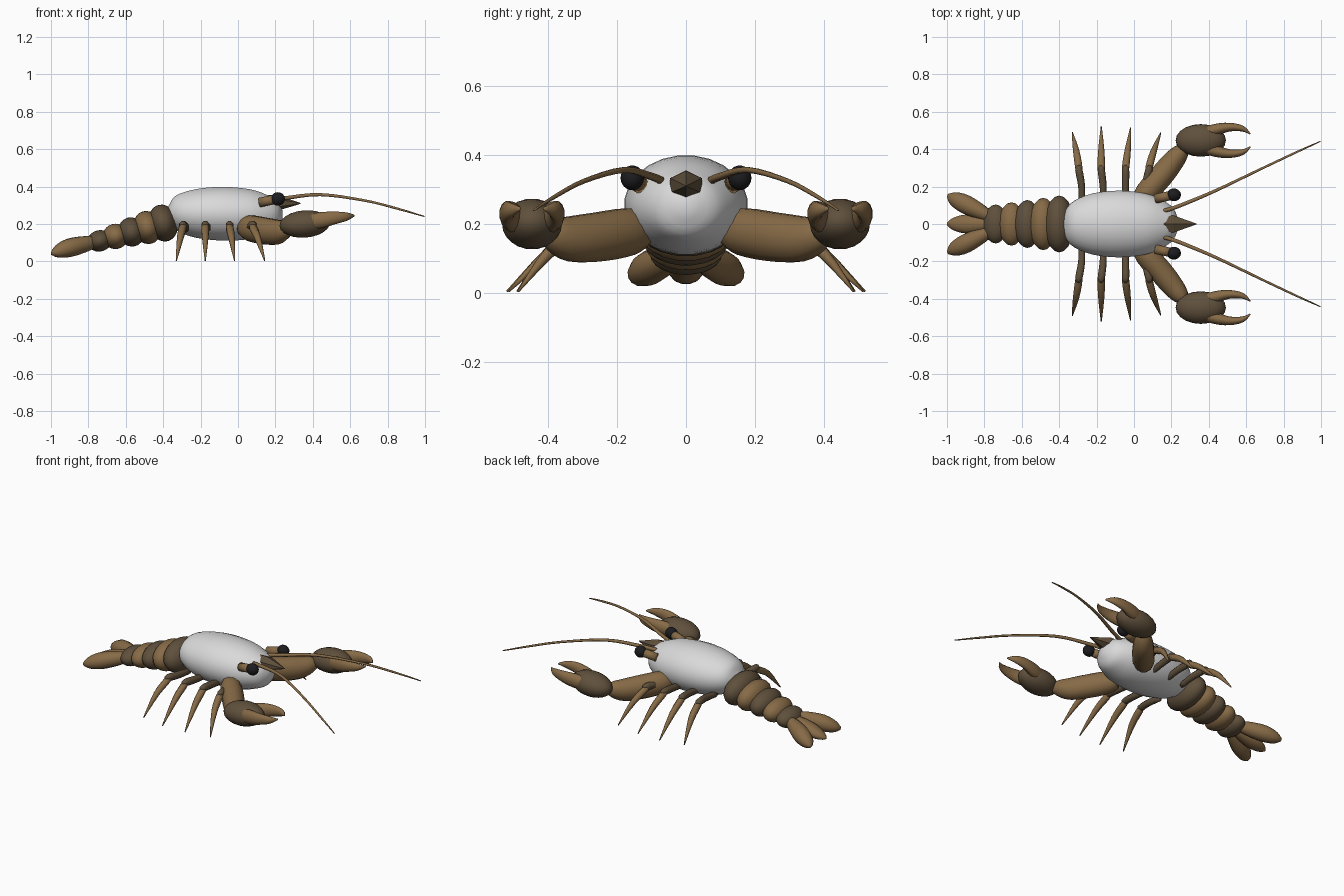
import bpy, bmesh, math
from mathutils import Vector, Matrix

cube = bpy.data.objects.get("Cube")
if cube:
    bpy.data.objects.remove(cube, do_unlink=True)


def material(name, rgb):
    m = bpy.data.materials.new(name)
    m.use_nodes = True
    m.diffuse_color = (*rgb, 1)
    bsdf = m.node_tree.nodes["Principled BSDF"]
    bsdf.inputs["Base Color"].default_value = (*rgb, 1)
    bsdf.inputs["Roughness"].default_value = 0.7
    return m


GREY = material("pale grey shell", (0.7, 0.7, 0.7))
BROWN = material("warm brown", (0.24, 0.145, 0.062))
DARK = material("dark brown", (0.115, 0.08, 0.045))
BLACK = material("eye black", (0.012, 0.012, 0.014))


def finish(bm, name, mat, smooth=True):
    bmesh.ops.recalc_face_normals(bm, faces=bm.faces)
    for f in bm.faces:
        f.smooth = smooth
    me = bpy.data.meshes.new(name)
    bm.to_mesh(me)
    bm.free()
    me.materials.append(mat)
    ob = bpy.data.objects.new(name, me)
    bpy.context.collection.objects.link(ob)
    return ob


def ellipsoid(name, centre, radii, mat, pitch=0.0):
    """Sphere stretched along its axes and tipped about y."""
    bm = bmesh.new()
    bmesh.ops.create_uvsphere(bm, u_segments=20, v_segments=12, radius=1)
    bm.transform(Matrix.Translation(centre) @ Matrix.Rotation(pitch, 4, 'Y')
                 @ Matrix.Diagonal((*radii, 1)))
    return finish(bm, name, mat)


def spline(rows, steps):
    """Smooth curve through stations of any width."""
    out = []
    for i in range(len(rows) - 1):
        p = [rows[max(0, min(len(rows) - 1, i + k))] for k in (-1, 0, 1, 2)]
        for j in range(steps):
            t = j / steps
            out.append([b + 0.5 * t * (c - a + t * (2*a - 5*b + 4*c - d + t * (3*(b - c) + d - a)))
                        for a, b, c, d in zip(*p)])
    return out + [rows[-1]]


def loft(name, rows, mat, sides=12, steps=3, smooth=True):
    """Elliptical sections along a path; each row is x, y, z, half width, half height."""
    rows = spline(rows, steps)
    pts = [Vector(r[:3]) for r in rows]
    bm = bmesh.new()
    rings = []
    for i, r in enumerate(rows):
        along = (pts[min(i + 1, len(pts) - 1)] - pts[max(i - 1, 0)]).normalized()
        side = along.cross(Vector((0, 0, 1))).normalized()
        up = side.cross(along)
        w, h = max(r[3], 0.001), max(r[4], 0.001)
        angles = [math.tau * (k + 0.5) / sides for k in range(sides)]
        rings.append([bm.verts.new(pts[i] + side * w * math.cos(a) + up * h * math.sin(a))
                      for a in angles])
    for a, b in zip(rings, rings[1:]):
        for k in range(sides):
            n = (k + 1) % sides
            bm.faces.new((a[k], a[n], b[n], b[k]))
    bm.faces.new(rings[0])
    bm.faces.new(rings[-1])
    return finish(bm, name, mat, smooth)


# Carapace
loft("carapace", [
    (-.385, 0, .27, .015, .015), (-.365, 0, .265, .075, .06), (-.32, 0, .262, .125, .1),
    (-.22, 0, .257, .165, .132), (-.08, 0, .255, .18, .145), (.06, 0, .252, .165, .135),
    (.15, 0, .25, .13, .108), (.21, 0, .25, .085, .078), (.238, 0, .25, .02, .02)],
    GREY, sides=24)

# Rostrum spike
loft("rostrum", [(.15, 0, .32, .045, .036), (.21, 0, .312, .053, .042),
                 (.335, 0, .31, .002, .002)], DARK, sides=6, steps=1, smooth=False)

# Overlapping tail segments, shrinking and dropping backwards
for i in range(5):
    t = i / 4
    ellipsoid(f"tail_segment_{i + 1}",
              (-.40 - .085 * i, 0, .205 - .095 * t),
              (.078 - .012 * t, .152 - .048 * t, .1 - .043 * t),
              BROWN if i % 2 else DARK, pitch=-0.25)

# Middle tail fin
loft("tail_fin_middle", [(-.74, 0, .105, .02, .02), (-.81, 0, .09, .042, .034),
                         (-.9, 0, .065, .052, .036), (-.97, 0, .046, .032, .022),
                         (-1, 0, .04, .005, .005)], BROWN)

for s, label in ((1, "left"), (-1, "right")):
    def flip(rows):
        return [(x, s * y, *rest) for x, y, *rest in rows]

    # Side tail fin
    loft(f"{label}_tail_fin", flip([
        (-.74, .025, .11, .02, .022), (-.81, .06, .095, .04, .042),
        (-.9, .105, .073, .052, .05), (-.965, .137, .052, .037, .034),
        (-.995, .155, .043, .008, .008)]), BROWN)

    # Eye on its stalk
    loft(f"{label}_eye_stalk", flip([(.115, .135, .315, .026, .026),
                                     (.2, .153, .332, .026, .026)]), BROWN, steps=1)
    ellipsoid(f"{label}_eye", (.213, s * .156, .334), (.038, .034, .036), BLACK)

    # Antenna
    loft(f"{label}_antenna", flip([
        (.16, .07, .325, .012, .012), (.25, .1, .338, .011, .011),
        (.44, .18, .357, .009, .009), (.68, .295, .325, .007, .007),
        (.86, .38, .28, .006, .006), (.997, .442, .24, .003, .003)]), BROWN, sides=8, steps=4)

    # Claw arm
    loft(f"{label}_claw_arm", flip([
        (.03, .12, .185, .045, .05), (.065, .165, .178, .063, .07),
        (.14, .25, .163, .066, .073), (.205, .33, .157, .061, .068),
        (.25, .385, .17, .046, .05), (.275, .415, .18, .02, .025)]), BROWN)

    # Claw palm and its two curved fingers
    ellipsoid(f"{label}_claw_palm", (.357, s * .447, .2), (.135, .087, .073), DARK, pitch=-0.08)
    for d, part in ((1, "outer"), (-1, "inner")):
        loft(f"{label}_claw_{part}_finger", flip([
            (.38, .447 + d * .042, .21, .03, .04), (.44, .447 + d * .058, .22, .032, .044),
            (.51, .447 + d * .071, .232, .024, .036), (.58, .447 + d * .063, .24, .016, .023),
            (.622, .447 + d * .034, .245, .003, .004)]), BROWN)

    # Four walking legs
    legs = [(-.28, -.295, -.33, .49), (-.165, -.175, -.175, .52),
            (-.045, -.045, -.018, .515), (.06, .08, .143, .487)]
    for i, (hip, knee, foot, reach) in enumerate(legs, 1):
        loft(f"{label}_leg_{i}_upper", flip([
            (hip, .10, .17, .016, .018), (hip, .2, .185, .02, .022),
            (knee, .29, .195, .021, .022), (knee, .305, .19, .01, .012)]), DARK, sides=8)
        loft(f"{label}_leg_{i}_lower", flip([
            (knee, .275, .2, .012, .012), (knee, .3, .182, .021, .021),
            (.6 * knee + .4 * foot, .39, .125, .018, .018),
            (foot, reach, .004, .003, .003)]), BROWN, sides=8)
